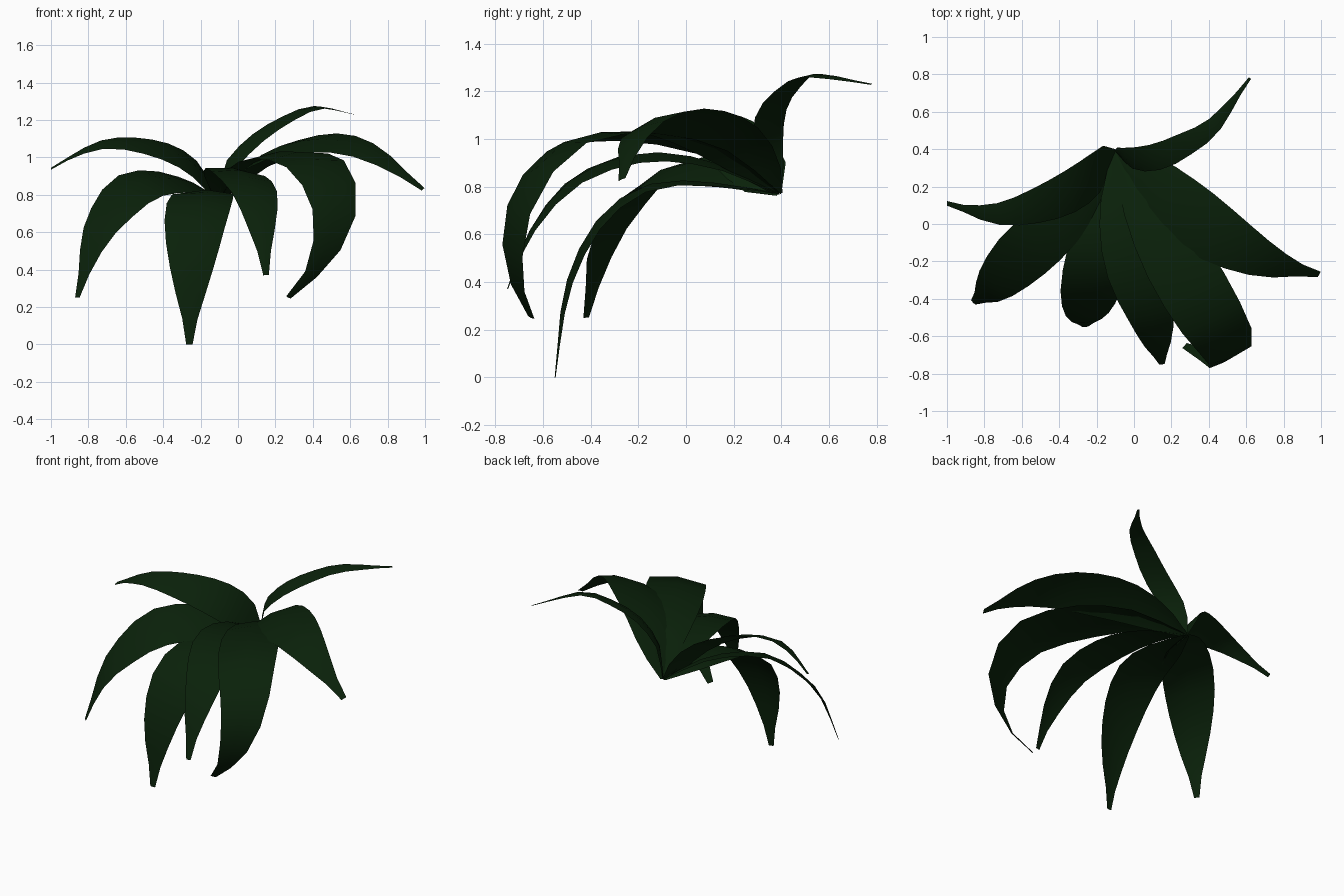
import bpy
import bmesh
from math import sin, pi
from mathutils import Vector

# Remove only the default cube
cube = bpy.data.objects.get("Cube")
if cube:
    bpy.data.objects.remove(cube, do_unlink=True)

# Single dark green for every leaf
green = bpy.data.materials.new("dark leaf green")
green.use_nodes = True
colour = (0.003, 0.015, 0.003, 1)
green.diffuse_color = colour
bsdf = next(n for n in green.node_tree.nodes if n.type == 'BSDF_PRINCIPLED')
bsdf.inputs["Base Color"].default_value = colour

ROOT = (-.1, .39, .77)
SEGMENTS = 11
ARCH = .07


def smooth_path(points, steps=12):
    """Dense Catmull-Rom curve through the given points."""
    pts = [Vector(p) for p in points]
    pts = [pts[0] * 2 - pts[1]] + pts + [pts[-1] * 2 - pts[-2]]
    path = []
    for a, b, c, d in zip(pts, pts[1:], pts[2:], pts[3:]):
        for k in range(steps):
            t = k / steps
            path.append(b + (c - a) * (t / 2)
                        + (a * 2 - b * 5 + c * 4 - d) * (t * t / 2)
                        + (b * 3 - a - c * 3 + d) * (t ** 3 / 2))
    path.append(pts[-2])
    return path


def resample(path, count):
    """Points evenly spaced along the length of a path."""
    lengths = [(q - p).length for p, q in zip(path, path[1:])]
    total = sum(lengths)
    result = [path[0]]
    travelled, target = 0, 1
    for p, q, length in zip(path, path[1:], lengths):
        while target < count and travelled + length >= total * target / count:
            share = (total * target / count - travelled) / length
            result.append(p.lerp(q, share))
            target += 1
        travelled += length
    return result[:count] + [path[-1]]


def make_leaf(name, half_width, left, spine, bulge=.85):
    """Tapered, gently arched strip; a smaller bulge widens it nearer the root."""
    centres = resample(smooth_path([ROOT] + spine), SEGMENTS)
    bm = bmesh.new()
    rows = []
    for i, centre in enumerate(centres):
        ahead = centres[min(i + 1, SEGMENTS)]
        tangent = (ahead - centres[max(i - 1, 0)]).normalized()
        side = Vector(left)
        side = (side - tangent * side.dot(tangent)).normalized()
        normal = tangent.cross(side)
        reach = half_width * max(.1, sin(pi * (i / SEGMENTS) ** bulge))
        rise = normal * reach * ARCH
        rows.append([bm.verts.new(p) for p in (
            centre + side * reach - rise, centre + rise, centre - side * reach - rise)])
    for near, far in zip(rows, rows[1:]):
        for j in range(2):
            bm.faces.new((near[j], near[j + 1], far[j + 1], far[j]))
    mesh = bpy.data.meshes.new(name)
    bm.to_mesh(mesh)
    bm.free()
    mesh.materials.append(green)
    mesh.polygons.foreach_set("use_smooth", [True] * len(mesh.polygons))
    obj = bpy.data.objects.new(name, mesh)
    bpy.context.collection.objects.link(obj)


# Slim leaf arching to the back
make_leaf("back_leaf", .075, (-.45, .8, .15), [
    (-.04, .35, .96), (.05, .345, 1.06), (.16, .37, 1.15), (.315, .45, 1.235),
    (.43, .53, 1.27), (.62, .78, 1.23)], bulge=.65)

# Leaves on the model's right
make_leaf("right_leaf", .135, (0, -.85, -.35), [
    (-.22, .25, .94), (-.4, .14, 1.04), (-.65, .06, 1.08),
    (-.82, .06, 1.04), (-1, .11, .94)], bulge=.52)
make_leaf("front_right_leaf", .165, (.5, -.62, -.33), [
    (-.25, .17, .86), (-.43, -.02, .88), (-.57, -.15, .83),
    (-.7, -.28, .68), (-.78, -.36, .53), (-.86, -.42, .25)])

# Leaves hanging over the front
make_leaf("front_low_leaf", .17, (1, .1, 0), [
    (-.15, .1, .81), (-.19, -.15, .8), (-.23, -.36, .66),
    (-.25, -.5, .38), (-.26, -.55, 0)])
make_leaf("front_middle_leaf", .15, (1, .1, -.12), [
    (-.07, .1, .9), (-.01, -.2, .93), (.09, -.48, .82),
    (.13, -.66, .6), (.15, -.75, .37)])

# Leaves on the model's left
make_leaf("front_left_leaf", .185, (.85, .42, .08), [
    (.05, .12, .95), (.23, -.2, 1.02), (.41, -.5, .98), (.51, -.67, .8),
    (.5, -.73, .6), (.42, -.72, .41), (.27, -.65, .25)])
make_leaf("left_leaf", .18, (.5, .78, .3), [
    (.02, .28, .91), (.18, .13, 1.03), (.4, -.03, 1.085),
    (.58, -.14, 1.075), (.76, -.22, 1), (.99, -.27, .83)], bulge=.75)
